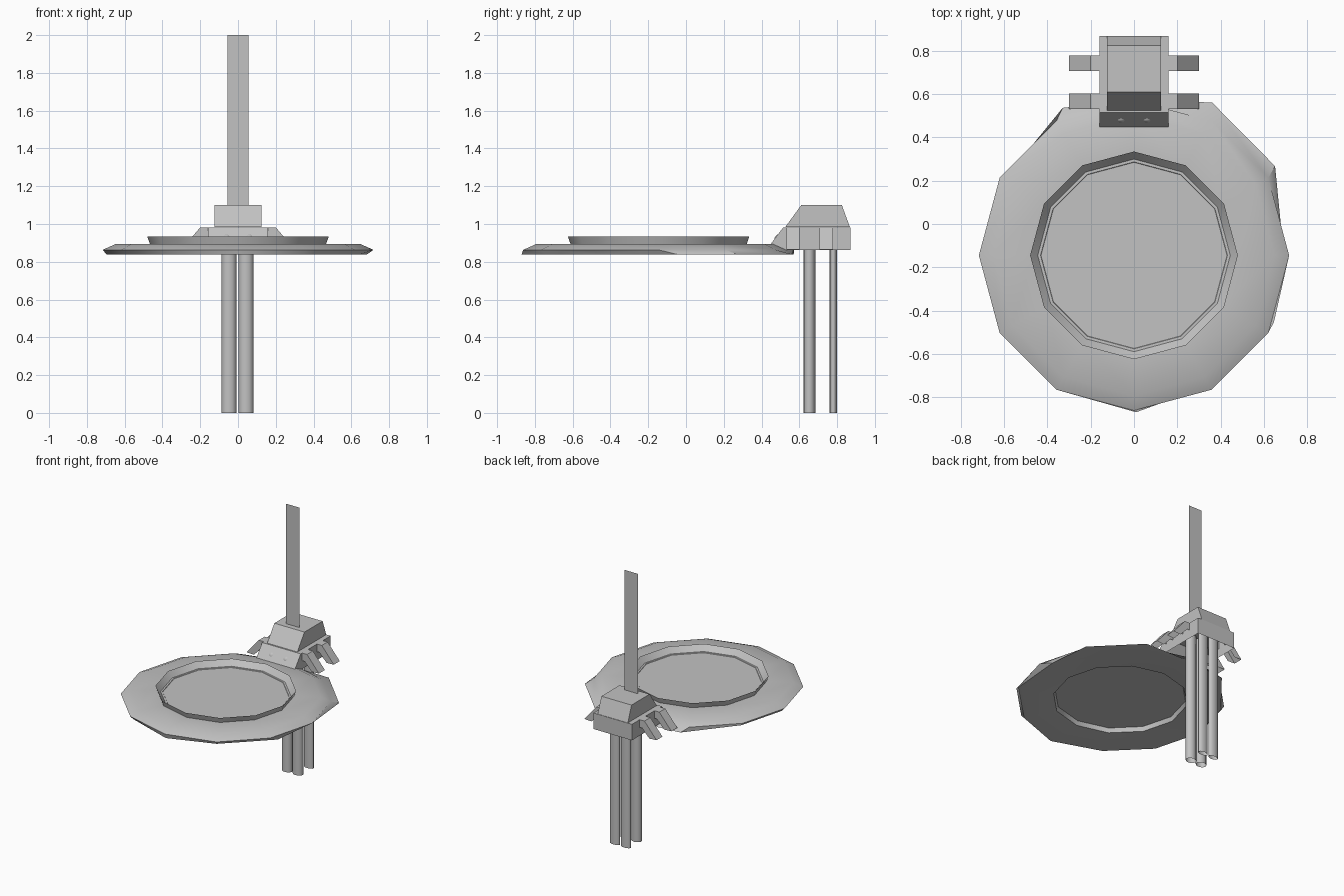
import bpy, bmesh, math
from mathutils import Matrix

if "Cube" in bpy.data.objects:
    bpy.data.objects.remove(bpy.data.objects["Cube"])

grey = bpy.data.materials.new("mid grey")
grey.diffuse_color = (0.54, 0.54, 0.54, 1)
grey.use_nodes = True
grey.node_tree.nodes["Principled BSDF"].inputs["Base Color"].default_value = grey.diffuse_color


def finish(name, bm, smooth=None, closed=True):
    """Turn a bmesh into a named object, optionally smooth below an angle."""
    if closed:
        bmesh.ops.recalc_face_normals(bm, faces=bm.faces[:])
    mesh = bpy.data.meshes.new(name)
    bm.to_mesh(mesh)
    bm.free()
    mesh.materials.append(grey)
    ob = bpy.data.objects.new(name, mesh)
    bpy.context.collection.objects.link(ob)
    if smooth:
        bpy.ops.object.select_all(action='DESELECT')
        ob.select_set(True)
        bpy.context.view_layer.objects.active = ob
        bpy.ops.object.shade_smooth_by_angle(angle=math.radians(smooth))
    return ob


def extrude(name, points, axis, lo, hi, skip=()):
    """Prism from a 2D profile: axis 'x' uses (y, z), axis 'y' uses (x, z).
    Profile edges listed in skip are left open."""
    bm = bmesh.new()
    place = (lambda p, t: (t, p[0], p[1])) if axis == 'x' else (lambda p, t: (p[0], t, p[1]))
    rings = [[bm.verts.new(place(p, t)) for p in points] for t in (lo, hi)]
    n = len(points)
    bm.faces.new(rings[0])
    bm.faces.new(rings[1][::-1])
    for i in range(n):
        if i not in skip:
            j = (i + 1) % n
            bm.faces.new((rings[0][i], rings[0][j], rings[1][j], rings[1][i]))
    return finish(name, bm)


# Twelve-sided dish: floor, flared lip, sloping brim, recessed underside
CENTRE_Y, SIDES, LOWER = -0.145, 12, 7
profile = [(0.43, 0.889), (0.432, 0.892), (0.445, 0.892), (0.48, 0.933), (0.466, 0.893),
           (0.65, 0.893), (0.717, 0.863), (0.695, 0.839), (0.62, 0.838), (0.46, 0.848), (0.45, 0.88)]
# The brim's lower edge is bent out of true: corner index -> shift in x, y
dents = {0: (-0.012, 0.10), 1: (0.05, 0.065), 2: (0.013, 0.105), 3: (0.0, 0.02),
         4: (0.018, 0.08), 9: (0.01, -0.03), 11: (0.045, 0.04)}
bm = bmesh.new()
rings = []
for k, (r, z) in enumerate(profile):
    ring = []
    for i in range(SIDES):
        a = 2 * math.pi * i / SIDES
        dx, dy = dents.get(i, (0, 0)) if k == LOWER else (0, 0)
        ring.append(bm.verts.new((r * math.cos(a) + dx, CENTRE_Y + r * math.sin(a) + dy, z)))
    rings.append(ring)
for a, b in zip(rings, rings[1:]):
    for i in range(SIDES):
        j = (i + 1) % SIDES
        bm.faces.new((a[i], a[j], b[j], b[i]))
bm.faces.new(rings[0])
bm.faces.new(rings[-1])
finish("dish", bm, smooth=40)

# Mounting block, open below, with a sloped front bracket, and the tapered cap
extrude("mount_block", [(0.438, 0.88), (0.515, 0.982), (0.87, 0.982), (0.87, 0.862), (0.46, 0.862)],
        'x', -0.16, 0.16, skip=(3,))
extrude("mount_cap", [(0.525, 0.983), (0.61, 1.10), (0.825, 1.10), (0.868, 0.983)],
        'x', -0.125, 0.125, skip=(3,))

# Four bent side arms, two per side, open below
arm = [(0.15, 0.982), (0.20, 0.982), (0.30, 0.865), (0.24, 0.862), (0.18, 0.925), (0.15, 0.925)]
for side, label in ((1, "right"), (-1, "left")):
    for y, row in ((0.532, "front"), (0.708, "rear")):
        extrude(f"{row}_{label}_arm", [(side * x, z) for x, z in arm], 'y', y, y + 0.07,
                skip=(2, 3, 4, 5))

# Low bolt heads on the sloped bracket
slope = math.atan2(0.102, 0.077)
for side, label in ((1, "right"), (-1, "left")):
    bm = bmesh.new()
    place = Matrix.Translation((side * 0.06, 0.478, 0.933)) @ Matrix.Rotation(slope, 4, 'X')
    bmesh.ops.create_cone(bm, cap_ends=True, segments=8, radius1=0.02, radius2=0.012,
                          depth=0.008, matrix=place)
    finish(f"{label}_bolt", bm, smooth=60)

# Four hanging pipes running up into the block, open at both ends
for side, x in (("left", -0.0475), ("right", 0.0425)):
    for row, y, ry in (("front", 0.653, 0.0315), ("rear", 0.78, 0.02)):
        bm = bmesh.new()
        place = Matrix.Translation((x, y, 0.487)) @ Matrix.Diagonal((0.0395, ry, 1, 1))
        bmesh.ops.create_cone(bm, cap_ends=False, segments=12, radius1=1, radius2=1,
                              depth=0.974, matrix=place)
        finish(f"{row}_{side}_pipe", bm, smooth=60)

# Flat blade standing on the cap
bm = bmesh.new()
bm.faces.new([bm.verts.new((x, 0.65, z)) for x, z in
              ((-0.056, 1.09), (0.056, 1.09), (0.056, 2.0), (-0.056, 2.0))])
finish("mast_blade", bm, closed=False)
